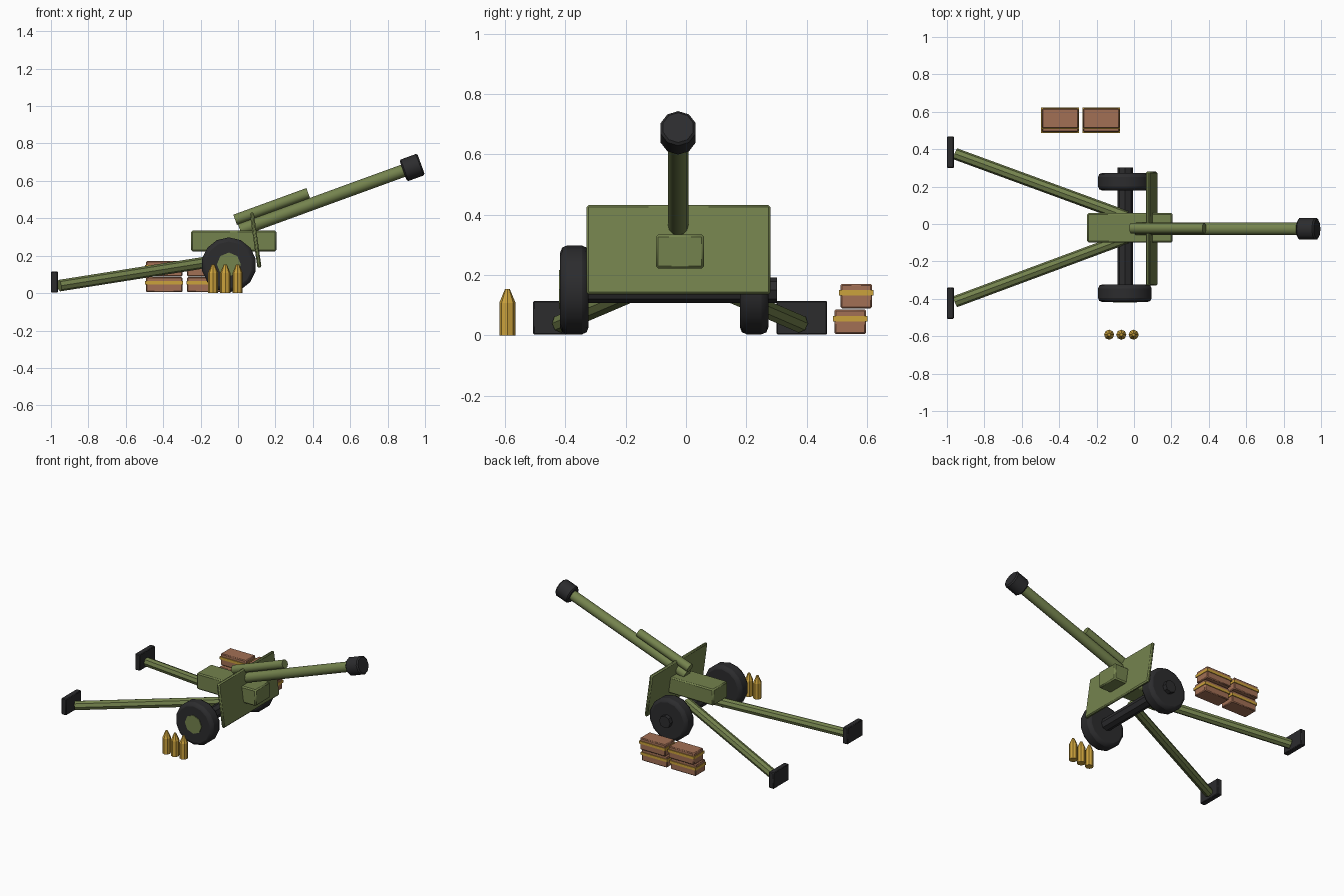
import bpy, math
from mathutils import Vector

if "Cube" in bpy.data.objects:
    bpy.data.objects.remove(bpy.data.objects["Cube"])


def material(name, rgb):
    m = bpy.data.materials.new(name)
    m.diffuse_color = (*rgb, 1)
    m.use_nodes = True
    m.node_tree.nodes["Principled BSDF"].inputs["Base Color"].default_value = m.diffuse_color
    return m


GREEN = material("olive green", (0.175, 0.225, 0.075))
DARK = material("dark rubber", (0.025, 0.025, 0.027))
BROWN = material("crate brown", (0.36, 0.16, 0.09))
GOLD = material("brass gold", (0.60, 0.36, 0.045))


def finish(name, mat, bevel=0.0, segments=1):
    ob = bpy.context.object
    ob.name = name
    ob.data.materials.append(mat)
    if bevel:
        mod = ob.modifiers.new("bevel", "BEVEL")
        mod.width = bevel
        mod.segments = segments
        mod.limit_method = "ANGLE"
        mod.angle_limit = math.radians(50)
    bpy.ops.object.shade_smooth_by_angle(angle=math.radians(37))
    return ob


def box(name, lo, hi, mat, bevel=0.0, tilt=0.0):
    lo, hi = Vector(lo), Vector(hi)
    bpy.ops.mesh.primitive_cube_add(size=1, location=(lo + hi) / 2)
    ob = bpy.context.object
    ob.scale = hi - lo
    bpy.ops.object.transform_apply(location=False, rotation=False, scale=True)
    ob.rotation_euler.y = tilt
    return finish(name, mat, bevel)


def rod(name, a, b, r, mat, sides=10, bevel=0.0, segments=1, r_end=None):
    a, b = Vector(a), Vector(b)
    bpy.ops.mesh.primitive_cone_add(vertices=sides, radius1=r, radius2=r if r_end is None else r_end,
                                    depth=(b - a).length, location=(a + b) / 2)
    bpy.context.object.rotation_euler = (b - a).to_track_quat("Z", "Y").to_euler()
    return finish(name, mat, bevel, segments)


# Barrel, muzzle and recoil cylinder share the 20 degree elevation
aim = Vector((math.cos(math.radians(20)), 0, math.sin(math.radians(20))))
muzzle = Vector((0.932, -0.026, 0.672))
rod("barrel", muzzle - aim * 0.98, muzzle, 0.034, GREEN, 12)
rod("muzzle_brake", muzzle - aim * 0.052, muzzle + aim * 0.05, 0.061, DARK, 10, 0.008)
recoil = Vector((0.18, -0.022, 0.463))
rod("recoil_cylinder", recoil - aim * 0.208, recoil + aim * 0.208, 0.029, GREEN, 10)

# Carriage body and sloping shield
box("carriage_body", (-0.25, -0.1, 0.222), (0.205, 0.06, 0.335), GREEN, 0.008)
box("shield", (0.083, -0.33, 0.135), (0.105, 0.28, 0.433), GREEN, 0.007, math.radians(-8))

# Axle and wheels
rod("axle", (-0.047, -0.37, 0.15), (-0.047, 0.302, 0.15), 0.042, DARK, 8)
for side, y in (("front", -0.37), ("back", 0.226)):
    rod(side + "_wheel", (-0.049, y - 0.047, 0.151), (-0.049, y + 0.047, 0.151),
        0.147, DARK, 14, 0.022, 2)
rod("wheel_hub", (-0.049, -0.39, 0.153), (-0.049, -0.421, 0.153), 0.064, GREEN, 8)

# Split trails ending in spades
for side, y0, y1, s0, s1 in (("front", -0.075, -0.415, -0.507, -0.340),
                             ("back", 0.040, 0.375, 0.300, 0.468)):
    rod(side + "_trail", (-0.04, y0, 0.185), (-0.955, y1, 0.04), 0.031, GREEN, 8)
    box(side + "_spade", (-1.0, s0, 0.003), (-0.963, s1, 0.115), DARK, 0.004)

# Standing shells: straight case and pointed tip
for i, x in enumerate((-0.133, -0.068, -0.002)):
    rod(f"shell_case_{i + 1}", (x, -0.592, 0), (x, -0.592, 0.108), 0.027, GOLD, 8)
    rod(f"shell_tip_{i + 1}", (x, -0.592, 0.108), (x, -0.592, 0.154), 0.027, GOLD, 8, r_end=0.008)

# Two stacks of ammunition crates with bands around them
for row, (y, z) in enumerate(((0.492, 0.005), (0.512, 0.09))):
    for col, x in enumerate((-0.492, -0.272)):
        tag = f"{row + 1}_{col + 1}"
        box("crate_" + tag, (x, y, z), (x + 0.194, y + 0.105, z + 0.081), BROWN, 0.005)
        box("crate_band_" + tag, (x - 0.004, y - 0.005, z + 0.042),
            (x + 0.198, y + 0.110, z + 0.060), GOLD)
